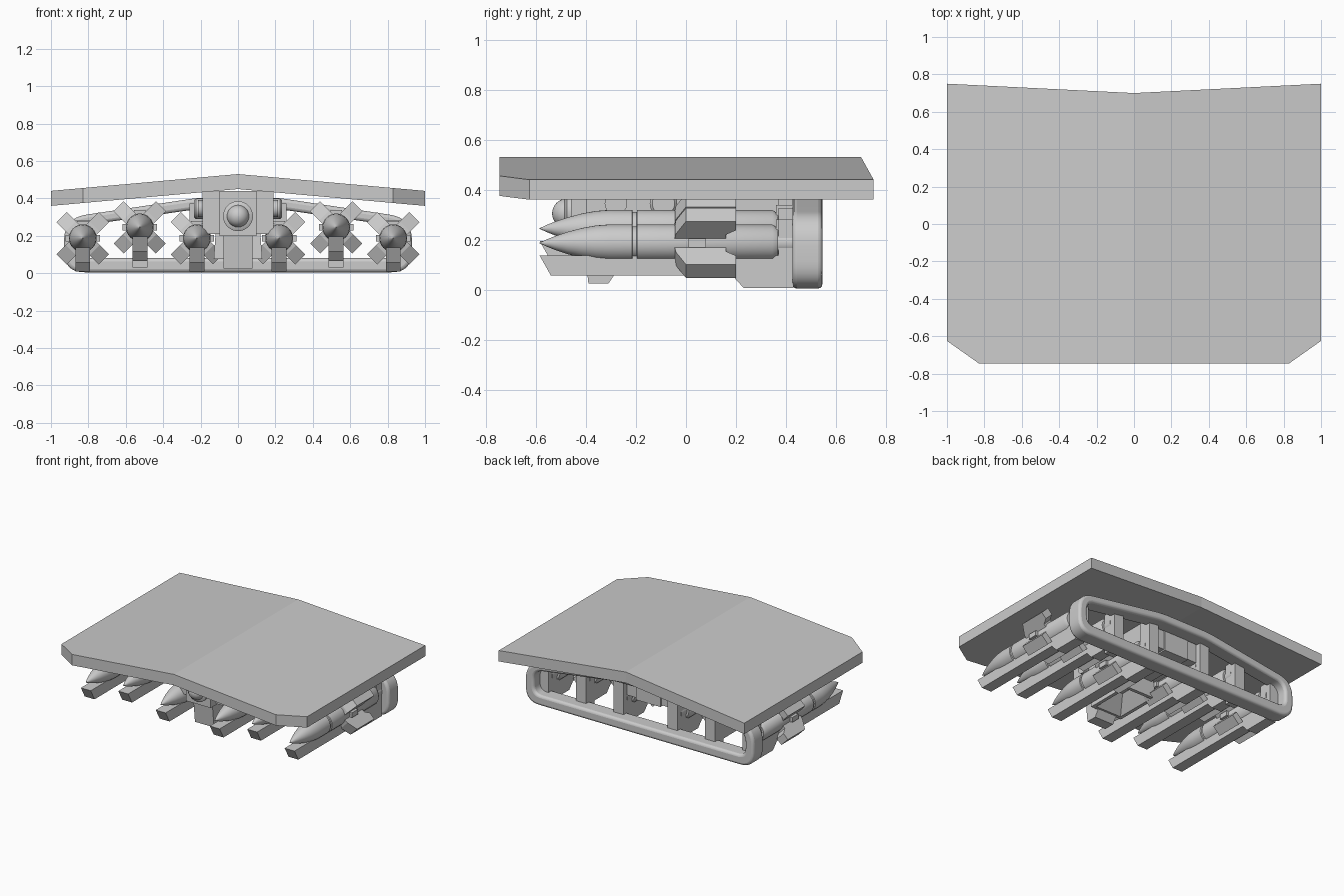
import bpy, bmesh, math
from mathutils import Matrix, Vector

if "Cube" in bpy.data.objects:
    bpy.data.objects.remove(bpy.data.objects["Cube"])


def finish(name, bm, smooth=False, bevel=0):
    bmesh.ops.recalc_face_normals(bm, faces=bm.faces)
    me = bpy.data.meshes.new(name)
    bm.to_mesh(me)
    bm.free()
    ob = bpy.data.objects.new(name, me)
    bpy.context.collection.objects.link(ob)
    if bevel:
        m = ob.modifiers.new("round", 'BEVEL')
        m.width, m.segments, m.limit_method = bevel, 3, 'ANGLE'
        m.angle_limit = math.radians(50)
    if smooth:
        bpy.ops.object.select_all(action='DESELECT')
        ob.select_set(True)
        bpy.context.view_layer.objects.active = ob
        bpy.ops.object.shade_smooth_by_angle(angle=math.radians(35))
    return ob


def loft(name, loops, caps=True, closed=False, **kw):
    """Skin between loops of equal point count."""
    bm = bmesh.new()
    rows = [[bm.verts.new(p) for p in lp] for lp in loops]
    n = len(rows[0])
    pairs = list(zip(rows, rows[1:])) + ([(rows[-1], rows[0])] if closed else [])
    for a, b in pairs:
        for i in range(n):
            j = (i + 1) % n
            bm.faces.new((a[i], a[j], b[j], b[i]))
    if caps and not closed:
        bm.faces.new(rows[0])
        bm.faces.new(rows[-1])
    return finish(name, bm, **kw)


def side_prism(name, x, w, yz):
    return loft(name, [[(x + s * w / 2, y, z) for y, z in yz] for s in (-1, 1)])


def box(name, x0, x1, y0, y1, z0, z1):
    return side_prism(name, (x0 + x1) / 2, x1 - x0, [(y0, z0), (y1, z0), (y1, z1), (y0, z1)])


def lathe(name, prof, loc, axis='Y', n=32):
    """Turn (radius, position) pairs about an axis along Y or X."""
    loops = []
    for r, t in prof:
        lp = []
        for k in range(n):
            a = 2 * math.pi * k / n
            c, s = r * math.cos(a), r * math.sin(a)
            p = (c, t, s) if axis == 'Y' else (t, c, s)
            lp.append(Vector(p) + Vector(loc))
        loops.append(lp)
    return loft(name, loops, smooth=True)


def rounded(pts, r, n=8):
    """Round the corners of a 2D outline; r lists one radius per corner."""
    out = []
    for i, p in enumerate(pts):
        p, a, b = Vector(p), Vector(pts[i - 1]), Vector(pts[(i + 1) % len(pts)])
        s, e = p + (a - p).normalized() * r[i], p + (b - p).normalized() * r[i]
        for k in range(n + 1):
            t = k / n
            out.append(s * (1 - t) ** 2 + p * 2 * t * (1 - t) + e * t * t)
    return out


# Roof: shallow gabled plate with clipped front corners
bm = bmesh.new()
half = [(0, -.745), (.83, -.745), (1, -.625), (1, .75), (0, .70)]
for s in (-1, 1):
    top, low = [[bm.verts.new((s * x, y, h - .09 * x)) for x, y in half] for h in (.53, .45)]
    bm.faces.new(top)
    bm.faces.new(low)
    for i in range(4):
        bm.faces.new((top[i], top[i + 1], low[i + 1], low[i]))
bmesh.ops.remove_doubles(bm, verts=bm.verts, dist=1e-5)
finish("roof_plate", bm)

# Rear hoop frame
outer = rounded([(-.93, .005), (.93, .005), (.93, .295), (.2, .405), (-.2, .405), (-.93, .295)],
                [.11, .11, .12, .06, .06, .12])
inner = rounded([(-.86, .08), (.86, .08), (.86, .25), (.2, .345), (-.2, .345), (-.86, .25)],
                [.06, .06, .07, .05, .05, .07])
loft("rear_frame", [[(p.x, y, p.y) for p in lp] for lp, y in
                    ((outer, .425), (outer, .545), (inner, .545), (inner, .425))],
     closed=True, smooth=True, bevel=.018)

# Six rockets, each on its own launch rail
R = .074
nose = [(.001, -.585), (.013, -.56), (.027, -.525), (.044, -.475), (.06, -.415), (.07, -.36), (R, -.31)]
body = [(R, -.215), (R - .008, -.213), (R - .008, -.197), (R, -.195), (R, .345), (R - .014, .367), (.03, .367)]
for x, z in [(s * a, h) for s in (-1, 1) for a, h in ((.83, .187), (.525, .245), (.22, .187))]:
    lathe("rocket_body", nose + body, (x, 0, z))
    lathe("rocket_nozzle", [(.045, .36), (.045, .43)], (x, 0, z), n=24)
    d = z - .187
    # swept thick fins in an X
    for k in range(4):
        rot = Matrix.Rotation(math.pi / 4 + k * math.pi / 2, 3, 'Y')
        prof = [(.04, -.05), (.09, -.04), (.16, .0), (.16, .2), (.11, .2), (.085, .16), (.04, .16)]
        loft("rocket_fin", [[rot @ Vector((r, y, t)) + Vector((x, 0, z)) for r, y in prof]
                            for t in (-.038, .038)])
    for s in (-1, 1):
        box("rocket_lug", x + s * .08 - .012, x + s * .08 + .012, .01, .08, z - .018, z + .018)
    # rail with raked front and deeper heel
    side_prism("launch_rail", x, .08,
               [(-.585, .137 + d), (-.54, .057 + d), (.185, .057 + d), (.23, .008 + d),
                (.43, .008 + d), (.43, .137 + d)])
    # post joining rail to the hoop
    top = min(.38, .405 - .15 * (abs(x) - .2) - .03)
    box("rail_post", x - .04, x + .04, .37, .47, .03, top)
    box("post_bracket", x - .03, x + .03, .36, .43, .16 + d, .28 + d)

# Central body tucked under the roof ridge
for s in (-1, 1):
    box("body_side", s * .135 - .055, s * .135 + .055, -.40, .43, .21, .436)
    lathe("side_knob", [(.035, s * .18), (.055, s * .185), (.055, s * .225), (.045, s * .235)],
          (0, -.09, .345), 'X', 24)
    lathe("side_knob_front", [(.04, s * .18), (.045, s * .19), (.045, s * .215)],
          (0, -.28, .345), 'X', 24)
box("body_core", -.10, .10, -.46, .44, .2, .44)

# Sensor ball in a ring at the front
lathe("sensor_ring", [(.06, -.44), (.08, -.45), (.08, -.475), (.062, -.485)], (0, 0, .305))
lathe("sensor_ball", [(.06 * math.cos(a), -.475 - .06 * math.sin(a))
                      for a in [i * math.pi / 16.2 for i in range(9)]], (0, 0, .305), n=24)

# Lower chin pillar
side_prism("chin_pillar", 0, .155,
           [(-.41, .21), (-.39, .025), (-.31, .025), (-.28, .07), (-.28, .21)])

# Open-bottomed hopper: frame with tapered recess
def rect(w, y0, y1, z):
    return [(-w, y0, z), (w, y0, z), (w, y1, z), (-w, y1, z)]


loft("hopper", [rect(.12, -.28, .06, .21), rect(.13, -.29, .07, .075),
                rect(.105, -.265, .045, .075), rect(.035, -.16, -.06, .18)])
